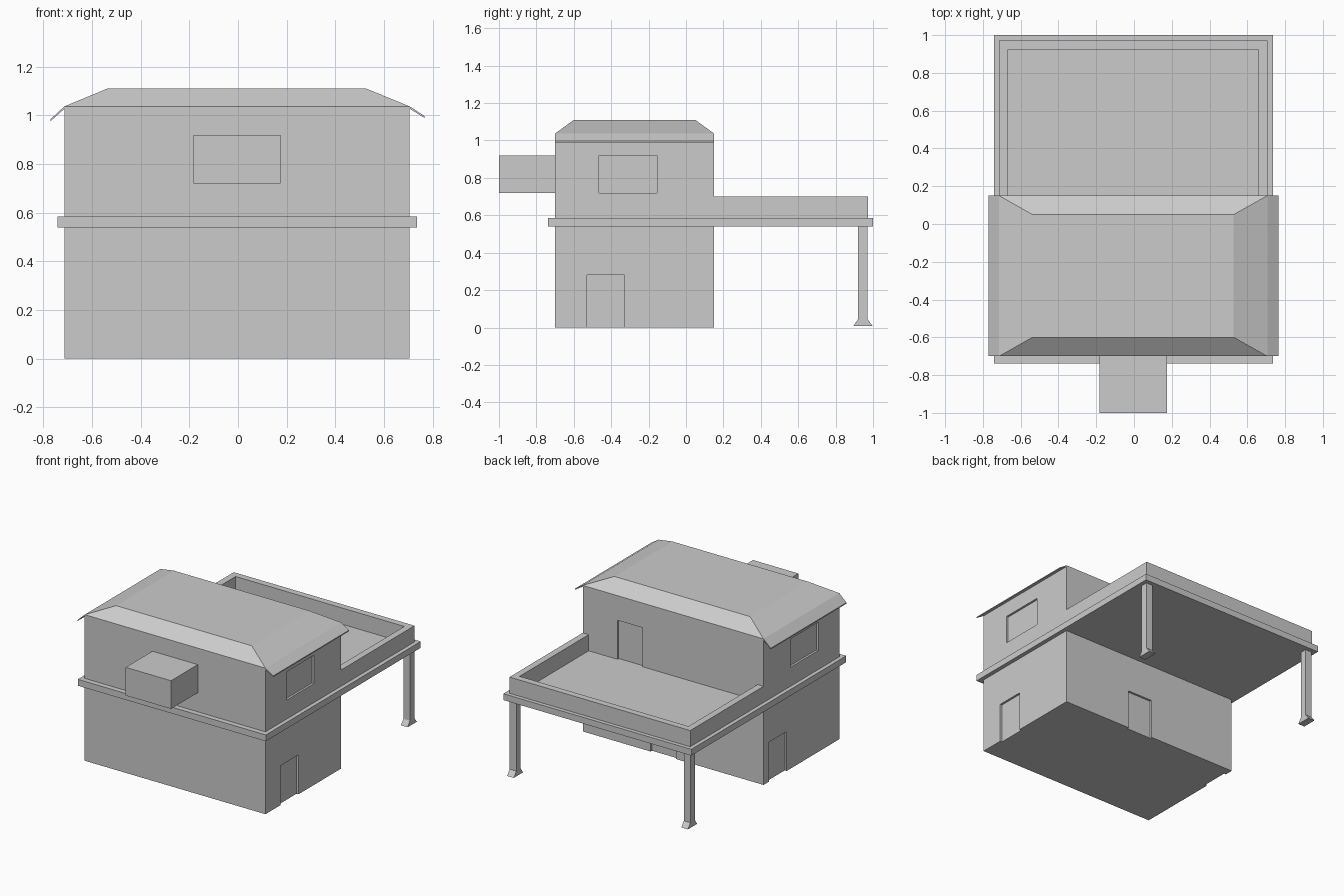
import bpy, bmesh

if "Cube" in bpy.data.objects:
    bpy.data.objects.remove(bpy.data.objects["Cube"])

grey = bpy.data.materials.new("plain grey")
grey.diffuse_color = (0.6, 0.6, 0.6, 1)
grey.use_nodes = True
grey.node_tree.nodes["Principled BSDF"].inputs["Base Color"].default_value = grey.diffuse_color

L, R = -0.714, 0.706          # house side walls
F, B = -0.70, 0.15            # house front and back walls


def finish(bm, name):
    bmesh.ops.recalc_face_normals(bm, faces=bm.faces)
    me = bpy.data.meshes.new(name)
    bm.to_mesh(me)
    bm.free()
    me.materials.append(grey)
    ob = bpy.data.objects.new(name, me)
    bpy.context.collection.objects.link(ob)
    return ob


def add_prism(bm, pts, axis, lo, hi):
    """Extrude a 2D profile along an axis (0=x, 1=y, 2=z)."""
    def place(p, t):
        c = list(p)
        c.insert(axis, t)
        return c
    f = bm.faces.new([bm.verts.new(place(p, lo)) for p in pts])
    r = bmesh.ops.extrude_face_region(bm, geom=[f])
    for v in r["geom"]:
        if isinstance(v, bmesh.types.BMVert):
            v.co[axis] = hi


def prism(name, pts, axis, lo, hi):
    bm = bmesh.new()
    add_prism(bm, pts, axis, lo, hi)
    return finish(bm, name)


def rect(a0, a1, b0, b1):
    return [(a0, b0), (a1, b0), (a1, b1), (a0, b1)]


# House body with shallow door and window recesses
house = prism("house_walls", rect(L, R, F, B), 2, 0, 1.037)
D = 0.015
bm = bmesh.new()
add_prism(bm, rect(-0.53, -0.33, -0.1, 0.28), 0, R - D, R + 0.1)      # right door
add_prism(bm, rect(-0.11, 0.09, -0.1, 0.28), 0, L - 0.1, L + D)       # left door
add_prism(bm, rect(-0.025, 0.173, -0.1, 0.28), 1, B - D, B + 0.1)     # back door
add_prism(bm, rect(0.237, 0.434, 0.585, 0.862), 1, B - D, B + 0.1)    # terrace door
add_prism(bm, rect(-0.465, -0.155, 0.72, 0.92), 0, R - D, R + 0.1)    # right window
add_prism(bm, rect(-0.465, -0.155, 0.72, 0.92), 0, L - 0.1, L + D)    # left window
cutter = finish(bm, "opening_cutter")
cutter.hide_render = True
cutter.hide_viewport = True
cutter.display_type = 'WIRE'
mod = house.modifiers.new("openings", 'BOOLEAN')
mod.operation = 'DIFFERENCE'
mod.solver = 'EXACT'
mod.object = cutter

# Floor slab running under the terrace, and its parapet
prism("floor_slab", rect(-0.742, 0.735, -0.738, 1.0), 2, 0.54, 0.585)
prism("terrace_parapet",
      [(L, B), (L, 0.972), (R, 0.972), (R, B),
       (R - 0.047, B), (R - 0.047, 0.925), (L + 0.047, 0.925), (L + 0.047, B)],
      2, 0.585, 0.70)

# Projecting front bay
prism("front_bay", rect(-0.182, 0.174, 0.72, 0.92), 1, -1.0, F + 0.01)

# Hipped roof with a flat top
bm = bmesh.new()
low = [bm.verts.new((x, y, 1.037)) for x, y in rect(L, R, F, B)]
top = [bm.verts.new((x, y, 1.11)) for x, y in rect(-0.538, 0.528, -0.60, 0.05)]
bm.faces.new(low)
bm.faces.new(top)
for i in range(4):
    j = (i + 1) % 4
    bm.faces.new([low[i], low[j], top[j], top[i]])
finish(bm, "roof")

# Thin sloping eaves on both sides
for name, wall, tip, z in (("left_eave", L, -0.77, 0.985), ("right_eave", R, 0.766, 0.998)):
    prism(name, [(wall, 1.037), (tip, z), (tip, z - 0.008), (wall, 1.027)], 1, F, B)

# Terrace columns with flared feet
foot = [(0.895, 0.008), (0.998, 0.008), (0.97, 0.045), (0.97, 0.54), (0.92, 0.54), (0.92, 0.045)]
for name, x in (("left_column", L), ("right_column", R - 0.052)):
    prism(name, foot, 0, x, x + 0.052)
